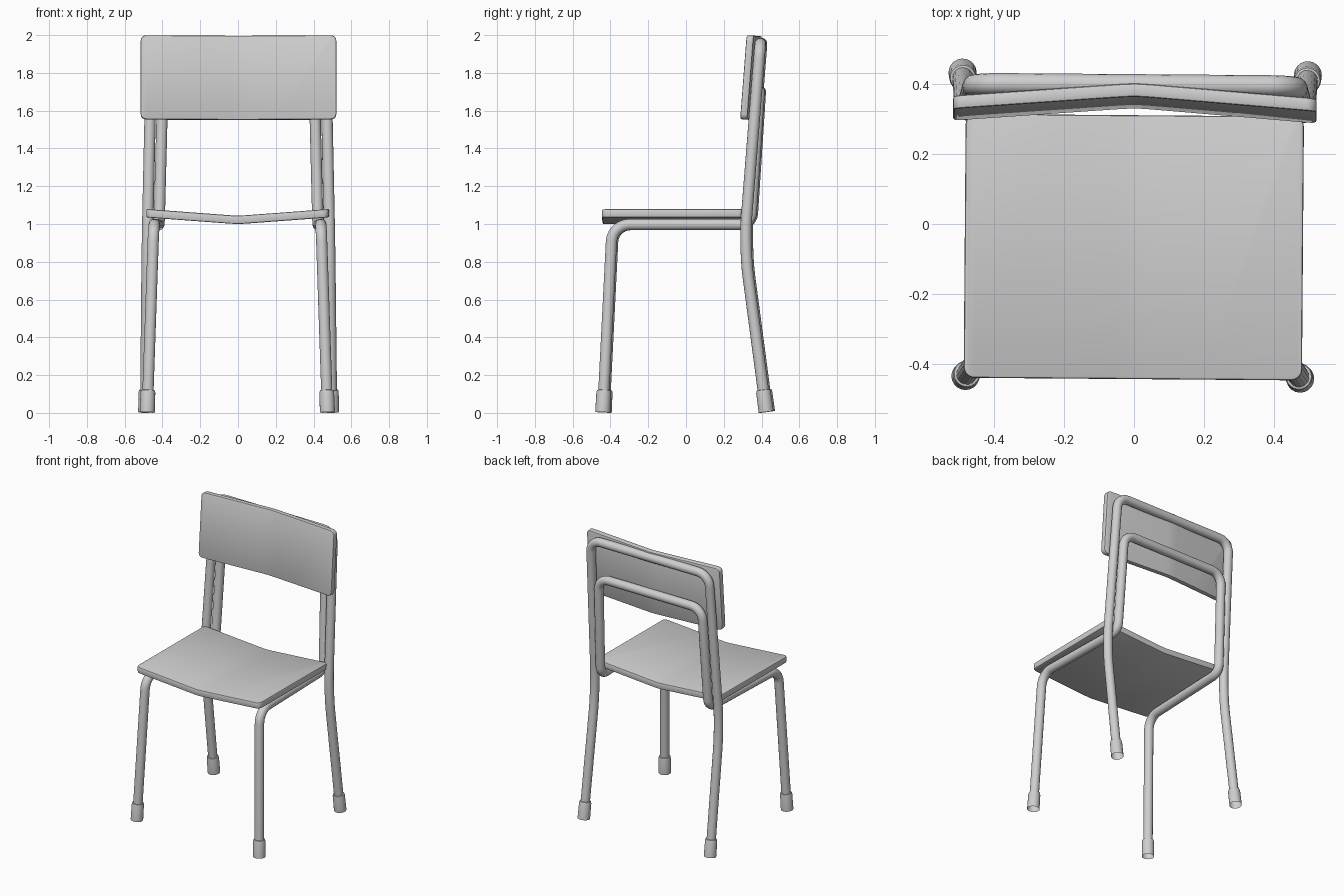
import bpy, bmesh, math
from mathutils import Vector, Matrix
from mathutils.geometry import interpolate_bezier

cube = bpy.data.objects.get("Cube")
if cube:
    bpy.data.objects.remove(cube, do_unlink=True)

grey = bpy.data.materials.new("plain grey")
grey.use_nodes = True
grey.diffuse_color = (0.62, 0.62, 0.62, 1)
grey.node_tree.nodes["Principled BSDF"].inputs["Base Color"].default_value = (0.62, 0.62, 0.62, 1)

TUBE = 0.03
SKEW = Matrix.Rotation(math.radians(-0.45), 4, "Z")  # the chair stands very slightly turned


def select(obj):
    bpy.ops.object.select_all(action="DESELECT")
    obj.select_set(True)
    bpy.context.view_layer.objects.active = obj


def add(name, data, matrix=Matrix.Identity(4)):
    obj = bpy.data.objects.new(name, data)
    bpy.context.collection.objects.link(obj)
    data.materials.append(grey)
    obj.matrix_world = SKEW @ matrix
    return obj


def add_bmesh(name, bm, matrix):
    bmesh.ops.recalc_face_normals(bm, faces=bm.faces[:])
    mesh = bpy.data.meshes.new(name)
    bm.to_mesh(mesh)
    bm.free()
    obj = add(name, mesh, matrix)
    select(obj)
    bpy.ops.object.shade_smooth_by_angle(angle=math.radians(35))
    return obj


def mirror(p):
    return Vector((-p.x, p.y, p.z))


def tube_frame(name, half, bends):
    """Bent tube: a half path from one foot to the top corner, mirrored across x."""
    half = [Vector(p) for p in half]
    start = half[0].lerp(half[1], 0.08)
    pts = [start] + half[1:]
    pts += [mirror(p) for p in reversed(pts)]
    bends = bends + bends[::-1]
    path = [pts[0]]
    for before, corner, after, d in zip(pts, pts[1:], pts[2:], bends):
        a = corner + (before - corner).normalized() * d
        b = corner + (after - corner).normalized() * d
        path += interpolate_bezier(a, a.lerp(corner, 0.55), b.lerp(corner, 0.55), b, 8)
    path.append(pts[-1])

    curve = bpy.data.curves.new(name, "CURVE")
    curve.dimensions = "3D"
    curve.bevel_depth = TUBE
    curve.bevel_resolution = 6
    curve.use_fill_caps = True
    spline = curve.splines.new("POLY")
    spline.points.add(len(path) - 1)
    for point, co in zip(spline.points, path):
        point.co = (*co, 1)
    obj = add(name, curve)
    select(obj)
    bpy.ops.object.convert(target="MESH")
    bpy.ops.object.shade_smooth_by_angle(angle=math.radians(40))


def foot(name, base, toward):
    """Sleeve around the tube end, open underneath."""
    base, toward = Vector(base), Vector(toward)
    profile = [(0.040, 0), (0.039, 0.105), (0.036, 0.117), (TUBE - 0.002, 0.119)]
    bm = bmesh.new()
    verts = [bm.verts.new((r, 0, z)) for r, z in profile]
    edges = [bm.edges.new(pair) for pair in zip(verts, verts[1:])]
    bmesh.ops.spin(bm, geom=verts + edges, axis=(0, 0, 1), cent=(0, 0, 0),
                   angle=math.tau, steps=20)
    bmesh.ops.remove_doubles(bm, verts=bm.verts[:], dist=0.0001)
    turn = (toward - base).to_track_quat("Z", "Y").to_matrix().to_4x4()
    add_bmesh(name, bm, Matrix.Translation(base) @ turn)


def board(name, width, depth, thick, dip, matrix):
    """Rounded board folded softly along its middle."""
    bm = bmesh.new()
    bmesh.ops.create_cube(bm, size=1, matrix=Matrix.Diagonal((width, depth, thick, 1)))
    corners = [e for e in bm.edges if abs(e.verts[0].co.z - e.verts[1].co.z) > thick / 2]
    bmesh.ops.bevel(bm, geom=corners, offset=0.03, segments=5, profile=0.5, affect="EDGES")
    for x in (-0.2, -0.04, 0, 0.04, 0.2):
        bmesh.ops.bisect_plane(bm, geom=bm.verts[:] + bm.edges[:] + bm.faces[:],
                               plane_co=(x, 0, 0), plane_no=(1, 0, 0))
    rim = [e for e in bm.edges if len(e.link_faces) == 2 and e.calc_face_angle() > 1.2]
    bmesh.ops.bevel(bm, geom=rim, offset=0.007, segments=2, profile=0.5, affect="EDGES")
    for v in bm.verts:
        v.co.z += dip * (math.hypot(v.co.x, 0.015) - 0.015) / (width / 2)
    add_bmesh(name, bm, matrix)


# Tubular frames: the rear legs form the tall hoop, the front legs the inner one
rear = [(0.492, 0.428, 0.005), (0.483, 0.312, 0.88), (0.46, 0.397, 1.955)]
front = [(0.477, -0.437, 0.003), (0.443, -0.387, 0.997),
         (0.42, 0.345, 0.997), (0.402, 0.391, 1.70)]
tube_frame("rear_leg_hoop", rear, [0.16, 0.08])
tube_frame("front_leg_hoop", front, [0.09, 0.06, 0.08])

# Feet
for part, path in (("rear", rear), ("front", front)):
    foot(part + "_left_foot", path[0], path[1])
    foot(part + "_right_foot", mirror(Vector(path[0])), mirror(Vector(path[1])))

# Seat and backrest
board("seat", 0.964, 0.752, 0.044, 0.036, Matrix.Translation((0, -0.066, 1.022)))
board("backrest", 1.036, 0.446, 0.038, 0.04,
      Matrix.Translation((0, 0.365, 1.773)) @ Matrix.Rotation(math.radians(85.6), 4, "X"))
